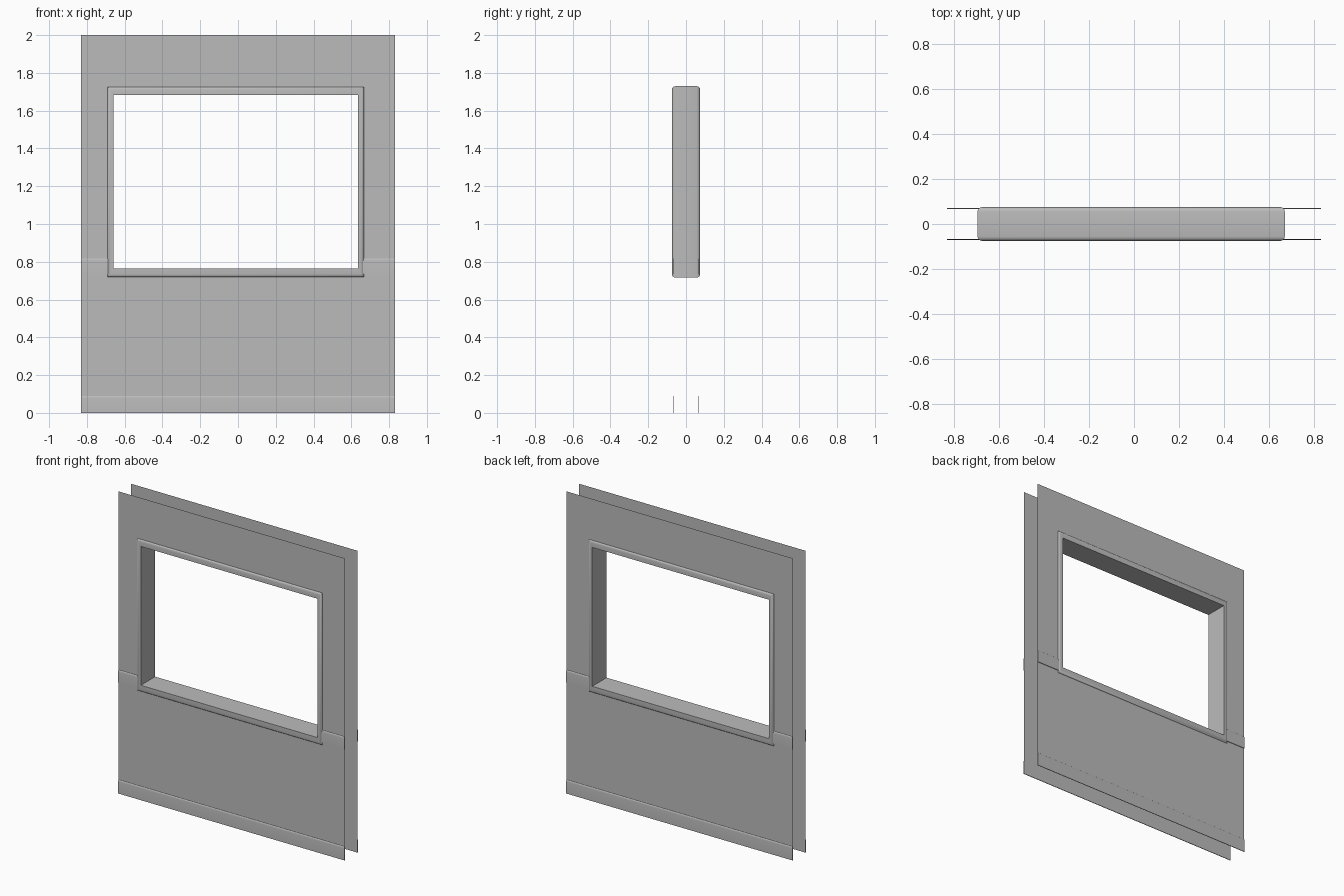
import bpy
import bmesh

cube = bpy.data.objects.get("Cube")
if cube:
    bpy.data.objects.remove(cube, do_unlink=True)

grey = bpy.data.materials.new("plain grey")
grey.use_nodes = True
grey.diffuse_color = (0.5, 0.5, 0.5, 1)
grey.node_tree.nodes["Principled BSDF"].inputs["Base Color"].default_value = (0.5, 0.5, 0.5, 1)

HALF_W, HEIGHT = 0.83, 2.0
SHEET_Y = 0.066                                # distance of each wall sheet from the centre
OUTER = (-0.695, 0.67, 0.716, 1.73)            # frame outside: x0, x1, z0, z1
INNER = (-0.66, 0.635, 0.764, 1.684)           # frame opening


def finish(name, bm, smooth=False):
    mesh = bpy.data.meshes.new(name)
    bm.to_mesh(mesh)
    bm.free()
    mesh.materials.append(grey)
    obj = bpy.data.objects.new(name, mesh)
    bpy.context.collection.objects.link(obj)
    if smooth:
        bpy.ops.object.select_all(action="DESELECT")
        obj.select_set(True)
        bpy.context.view_layer.objects.active = obj
        bpy.ops.object.shade_smooth_by_angle()
    return obj


def ring(bm, rect, y):
    x0, x1, z0, z1 = rect
    return [bm.verts.new((x, y, z)) for x, z in ((x0, z0), (x1, z0), (x1, z1), (x0, z1))]


def bridge(bm, a, b):
    for i in range(4):
        j = (i + 1) % 4
        bm.faces.new((a[i], a[j], b[j], b[i]))


def inset(rect, d):
    x0, x1, z0, z1 = rect
    return (x0 + d, x1 - d, z0 + d, z1 - d)


# Wall sheet: a single layer with the window hole left open
def wall(name, side):
    bm = bmesh.new()
    outside = ring(bm, (-HALF_W, HALF_W, 0, HEIGHT), side * SHEET_Y)
    hole = ring(bm, inset(OUTER, 0.012), side * SHEET_Y)
    bridge(bm, outside, hole)
    if side > 0:
        bmesh.ops.reverse_faces(bm, faces=bm.faces[:])
    finish(name, bm)


# Trim strip: a thin moulding with a rounded top, run along x
def trim(name, side, x0, x1, z0, z1):
    d, r = 0.004, 0.012
    profile = [(0, z0), (d, z0), (d, z1 - r), (d * 0.8, z1 - r / 2), (d * 0.4, z1 - r / 8), (0, z1)]
    bm = bmesh.new()
    ends = [[bm.verts.new((x, side * (SHEET_Y + out), z)) for out, z in profile] for x in (x0, x1)]
    for i in range(len(profile)):
        j = (i + 1) % len(profile)
        bm.faces.new((ends[0][i], ends[0][j], ends[1][j], ends[1][i]))
    for end in ends:
        bm.faces.new(end)
    bmesh.ops.recalc_face_normals(bm, faces=bm.faces[:])
    finish(name, bm, True)


for label, side in (("front", -1), ("back", 1)):
    wall(label + "_wall", side)
    trim(label + "_baseboard", side, -HALF_W, HALF_W, 0, 0.09)
    trim(label + "_right_chair_rail", side, -HALF_W, OUTER[0] + 0.015, 0.735, 0.818)
    trim(label + "_left_chair_rail", side, OUTER[1] - 0.015, HALF_W, 0.735, 0.818)

# Window frame: rings around the opening, with rounded outside edges
bm = bmesh.new()
depth, radius = 0.075, 0.02
curve = [(0, 1), (0.076, 0.617), (0.293, 0.293), (0.617, 0.076), (1, 0)]
rounded = [(inset(OUTER, radius * a), depth - radius * b) for a, b in curve]
path = [(INNER, -depth)]
path += [(rect, -y) for rect, y in reversed(rounded)]
path += rounded
path += [(INNER, depth)]
rings = [ring(bm, rect, y) for rect, y in path]
for i, current in enumerate(rings):
    bridge(bm, current, rings[(i + 1) % len(rings)])
bmesh.ops.recalc_face_normals(bm, faces=bm.faces[:])
finish("window_frame", bm, True)
